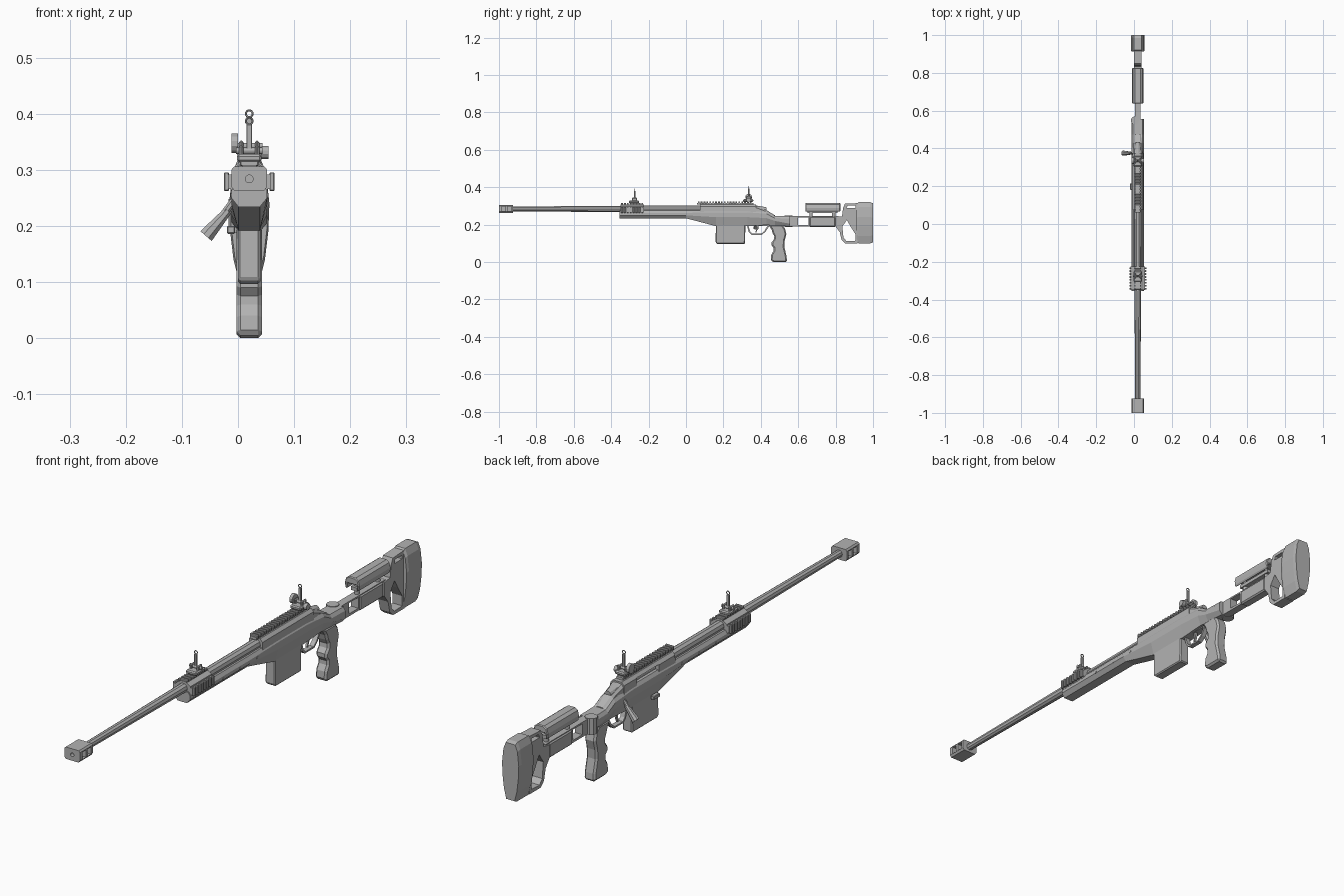
import bpy, bmesh, math
from mathutils import Vector, Matrix

cube = bpy.data.objects.get("Cube")
if cube:
    bpy.data.objects.remove(cube, do_unlink=True)

CX = 0.02      # centre plane of the body
AXIS = 0.284   # bore height

metal = bpy.data.materials.new("plain_grey")
metal.use_nodes = True
grey = (0.45, 0.45, 0.45, 1)
metal.diffuse_color = grey
metal.node_tree.nodes["Principled BSDF"].inputs["Base Color"].default_value = grey


def finish(name, bm, bevel=0):
    bmesh.ops.recalc_face_normals(bm, faces=bm.faces)
    mesh = bpy.data.meshes.new(name)
    bm.to_mesh(mesh)
    bm.free()
    mesh.materials.append(metal)
    ob = bpy.data.objects.new(name, mesh)
    bpy.context.collection.objects.link(ob)
    if bevel:
        mod = ob.modifiers.new("Bevel", 'BEVEL')
        mod.width = bevel
        mod.segments = 1
        mod.limit_method = 'ANGLE'
        mod.angle_limit = math.radians(50)
    return ob


def loft(name, rings, bevel=0):
    """Skin a list of matching closed rings and cap both ends."""
    bm = bmesh.new()
    loops = [[bm.verts.new(p) for p in ring] for ring in rings]
    n = len(loops[0])
    for a, b in zip(loops, loops[1:]):
        for i in range(n):
            j = (i + 1) % n
            bm.faces.new((a[i], a[j], b[j], b[i]))
    bm.faces.new(loops[0])
    bm.faces.new(loops[-1][::-1])
    return finish(name, bm, bevel)


def prism(name, outline, half, x=CX, bevel=0):
    """Side outline in y, z extruded across x."""
    return loft(name, [[(x + s * half, y, z) for y, z in outline] for s in (-1, 1)], bevel)


def box(name, x, y, z, bevel=0):
    return prism(name, [(y[0], z[0]), (y[1], z[0]), (y[1], z[1]), (y[0], z[1])],
                 (x[1] - x[0]) / 2, (x[0] + x[1]) / 2, bevel)


def rod(name, a, b, r1, r2=None, sides=12):
    a, b = Vector(a), Vector(b)
    d = b - a
    bm = bmesh.new()
    bmesh.ops.create_cone(bm, cap_ends=True, segments=sides, radius1=r1,
                          radius2=r1 if r2 is None else r2, depth=d.length)
    turn = d.to_track_quat('Z', 'Y').to_matrix().to_4x4()
    bm.transform(Matrix.Translation((a + b) / 2) @ turn @ Matrix.Rotation(math.pi / sides, 4, 'Z'))
    return finish(name, bm)


def cut(target, *cutters):
    for c in cutters:
        c.hide_render = True
        mod = target.modifiers.new("Cut", 'BOOLEAN')
        mod.operation = 'DIFFERENCE'
        mod.solver = 'EXACT'
        mod.object = c
        bpy.context.view_layer.objects.active = target
        bpy.ops.object.modifier_apply(modifier=mod.name)
        bpy.data.objects.remove(c, do_unlink=True)


def mirrored(points):
    """Complete a half outline (offset, z) listed from top to bottom."""
    return points + [(-x, z) for x, z in reversed(points)]


def section(y, points):
    return [(CX + x, y, z) for x, z in mirrored(points)]


# Barrel and muzzle brake
rod("barrel", (CX, -0.94, AXIS), (CX, -0.3, AXIS), 0.0135, 0.018, 10)
rod("barrel_rear", (CX, -0.3, AXIS), (CX, 0.1, AXIS), 0.019, 0.02, 10)
brake_half = [(0.027, 0.306), (0.032, 0.3), (0.032, 0.27), (0.026, 0.262)]
brake = loft("muzzle_brake", [section(y, brake_half) for y in (-1, -0.925)])
cut(brake, rod("bore", (CX, -1.02, AXIS), (CX, -0.95, AXIS), 0.007),
    *[box("port", (CX + s * 0.03 - 0.015, CX + s * 0.03 + 0.015), (y, y + 0.02), (0.27, 0.297))
      for s in (-1, 1) for y in (-0.985, -0.955)])

# Chassis, with a deeper belly around the magazine
def chassis_ring(y, bottom, middle, top, low=0.019, wide=0.032):
    return section(y, [(0.024, top), (wide, top - 0.012), (wide, middle), (low, bottom)])

loft("chassis", [chassis_ring(-0.355, 0.234, 0.25, 0.275), chassis_ring(0, 0.234, 0.25, 0.275),
                 chassis_ring(0.16, 0.192, 0.24, 0.278), chassis_ring(0.33, 0.192, 0.24, 0.278),
                 chassis_ring(0.43, 0.198, 0.235, 0.27), chassis_ring(0.475, 0.195, 0.22, 0.247),
                 chassis_ring(0.555, 0.19, 0.205, 0.245)])
for y in (-0.16, -0.06, 0.04):
    rod("chassis_screw", (CX - 0.0335, y, 0.254), (CX + 0.0335, y, 0.254), 0.005)

# Receiver with an open ejection port on the right
receiver_half = [(0.018, 0.308), (0.028, 0.297), (0.03, 0.25)]
receiver = loft("receiver", [section(y, receiver_half) for y in (0.075, 0.375)])
cut(receiver, box("port_cutter", (-0.05, CX - 0.006), (0.17, 0.3), (0.266, 0.298)))
rod("bolt_body", (CX, 0.16, AXIS - 0.002), (CX, 0.385, AXIS - 0.002), 0.014)
loft("receiver_tang", [section(0.37, [(0.018, 0.303), (0.026, 0.292), (0.028, 0.24)]),
                       section(0.43, [(0.014, 0.278), (0.022, 0.27), (0.026, 0.235)]),
                       section(0.475, [(0.01, 0.25), (0.018, 0.245), (0.024, 0.225)])])
rod("bolt_shroud", (CX, 0.37, AXIS), (CX, 0.43, AXIS - 0.004), 0.02, 0.013)
rod("bolt_arm", (CX - 0.015, 0.375, 0.262), (-0.03, 0.375, 0.215), 0.007, 0.007, 8)
rod("bolt_knob", (-0.018, 0.375, 0.227), (-0.057, 0.375, 0.182), 0.008, 0.0145, 8)

# Slotted rails
def rail(name, y0, y1, place, pitch=0.0155):
    """place maps across, height ranges to an x, z box."""
    box(name, *[place(0.013, 0, 0.007)[0], (y0, y1), place(0.013, 0, 0.007)[1]])
    for i in range(int((y1 - y0) / pitch)):
        xr, zr = place(0.0165, 0.005, 0.014)
        y = y0 + (i + 0.2) * pitch
        box(name + "_tooth", xr, (y, y + pitch * 0.6), zr, 0.0015)

rail("top_rail", 0.06, 0.36, lambda w, a, b: ((CX - w, CX + w), (0.307 + a, 0.307 + b + 0.003)))

# Front collar with top and side rails
collar_half = [(0.016, 0.305), (0.03, 0.296), (0.033, 0.262)]
loft("front_collar", [section(y, collar_half) for y in (-0.35, -0.225)])
rail("front_top_rail", -0.35, -0.225, lambda w, a, b: ((CX - w, CX + w), (0.302 + a, 0.302 + b)))
for side, s in (("left", 1), ("right", -1)):
    rail(side + "_rail", -0.35, -0.225,
         lambda w, a, b: (tuple(sorted((CX + s * (0.031 + a), CX + s * (0.031 + b)))),
                          (0.279 - w, 0.279 + w)))

# Folding sights
def sight(name, y, base, top, drum):
    box(name + "_base", (CX - 0.022, CX + 0.022), (y - 0.03, y + 0.025), (base, base + 0.014), 0.004)
    for s in (-1, 1):
        box(name + "_ear", (CX + s * 0.014 - 0.004, CX + s * 0.014 + 0.004),
            (y - 0.014, y + 0.014), (base + 0.01, base + 0.03), 0.003)
    rod(name + "_hinge", (CX - 0.024, y, base + 0.02), (CX + 0.024, y, base + 0.02), 0.006)
    box(name + "_post", (CX - 0.005, CX + 0.005), (y - 0.004, y + 0.004), (base + 0.015, top - 0.014), 0.001)
    bpy.ops.mesh.primitive_torus_add(major_segments=14, minor_segments=6, major_radius=0.006,
                                     minor_radius=0.0018, location=(CX, y, top - 0.008),
                                     rotation=(math.pi / 2, 0, 0))
    ring = bpy.context.object
    ring.name = name + "_ring"
    ring.data.materials.append(metal)
    if drum:
        rod(name + "_windage_drum", (CX - 0.032, y, base + 0.025), (CX - 0.02, y, base + 0.025), 0.018)
        rod(name + "_elevation_drum", (CX + 0.02, y, base + 0.009), (CX + 0.034, y, base + 0.009), 0.012)

sight("front_sight", -0.275, 0.314, 0.395, False)
sight("rear_sight", 0.335, 0.322, 0.408, True)

# Magazine and trigger group
prism("magazine", [(0.16, 0.2), (0.158, 0.105), (0.168, 0.097), (0.315, 0.097), (0.318, 0.2)], 0.02, bevel=0.004)
box("magazine_catch", (-0.02, -0.005), (0.18, 0.215), (0.186, 0.2), 0.002)
guard = prism("trigger_guard", [(0.325, 0.2), (0.335, 0.16), (0.35, 0.146), (0.405, 0.146),
                                (0.425, 0.162), (0.45, 0.2)], 0.009)
cut(guard, prism("guard_hole", [(0.334, 0.194), (0.343, 0.163), (0.354, 0.152), (0.402, 0.152),
                                (0.418, 0.165), (0.436, 0.194)], 0.03))
prism("trigger", [(0.376, 0.2), (0.388, 0.2), (0.384, 0.178), (0.376, 0.158), (0.371, 0.16), (0.376, 0.178)], 0.004)

# Pistol grip with finger grooves
prism("pistol_grip", [(0.44, 0.2), (0.457, 0.175), (0.463, 0.155), (0.472, 0.138), (0.47, 0.122),
                      (0.457, 0.105), (0.457, 0.09), (0.469, 0.075), (0.468, 0.06), (0.456, 0.04),
                      (0.453, 0.008), (0.47, 0), (0.54, 0), (0.538, 0.03), (0.526, 0.08),
                      (0.528, 0.115), (0.537, 0.15), (0.53, 0.178), (0.515, 0.2)], 0.0225, bevel=0.007)

# Stock beam with a through slot
beam = box("stock_beam", (CX - 0.015, CX + 0.015), (0.54, 0.815), (0.19, 0.245))
cut(beam, box("slot", (-0.1, 0.1), (0.6, 0.655), (0.199, 0.239)))
box("stock_beam_sleeve", (CX - 0.019, CX + 0.019), (0.66, 0.8), (0.187, 0.243), 0.005)
rod("stock_hinge", (CX - 0.015, 0.548, 0.188), (CX - 0.015, 0.548, 0.248), 0.022, sides=10)

# Cheek rest on two posts
for y in (0.668, 0.79):
    rod("cheek_post", (CX, y, 0.235), (CX, y, 0.285), 0.009)
box("cheek_bracket", (CX - 0.012, CX + 0.012), (0.65, 0.81), (0.262, 0.275))
cheek_half = [(0.014, 0.316), (0.025, 0.308), (0.03, 0.29), (0.028, 0.272), (0.021, 0.268), (0.02, 0.29)]
loft("cheek_rest", [section(y, cheek_half) for y in (0.638, 0.825)], 0.003)

# Skeleton butt frame and shoulder pad
frame = prism("butt_frame", [(0.85, 0.312), (0.918, 0.315), (0.918, 0.1), (0.852, 0.1), (0.832, 0.118),
                             (0.822, 0.16), (0.8, 0.19), (0.8, 0.24), (0.834, 0.245), (0.84, 0.29)], 0.02)
cut(frame, prism("lower_opening", [(0.836, 0.19), (0.86, 0.225), (0.88, 0.19), (0.905, 0.15),
                                   (0.905, 0.114), (0.858, 0.112), (0.842, 0.13)], 0.05),
    prism("upper_opening", [(0.858, 0.288), (0.864, 0.302), (0.905, 0.302), (0.905, 0.288)], 0.05),
    rod("round_opening", (-0.1, 0.89, 0.235), (0.1, 0.89, 0.235), 0.009))

def pad_ring(y, k):
    half = [(0.02, 0.32), (0.03, 0.295), (0.036, 0.24), (0.034, 0.19), (0.028, 0.14), (0.018, 0.1)]
    return section(y, [(x * k, 0.21 + (z - 0.21) * k) for x, z in half])

loft("shoulder_pad", [pad_ring(0.912, 0.92), pad_ring(0.922, 1), pad_ring(0.985, 1), pad_ring(1, 0.95)])
